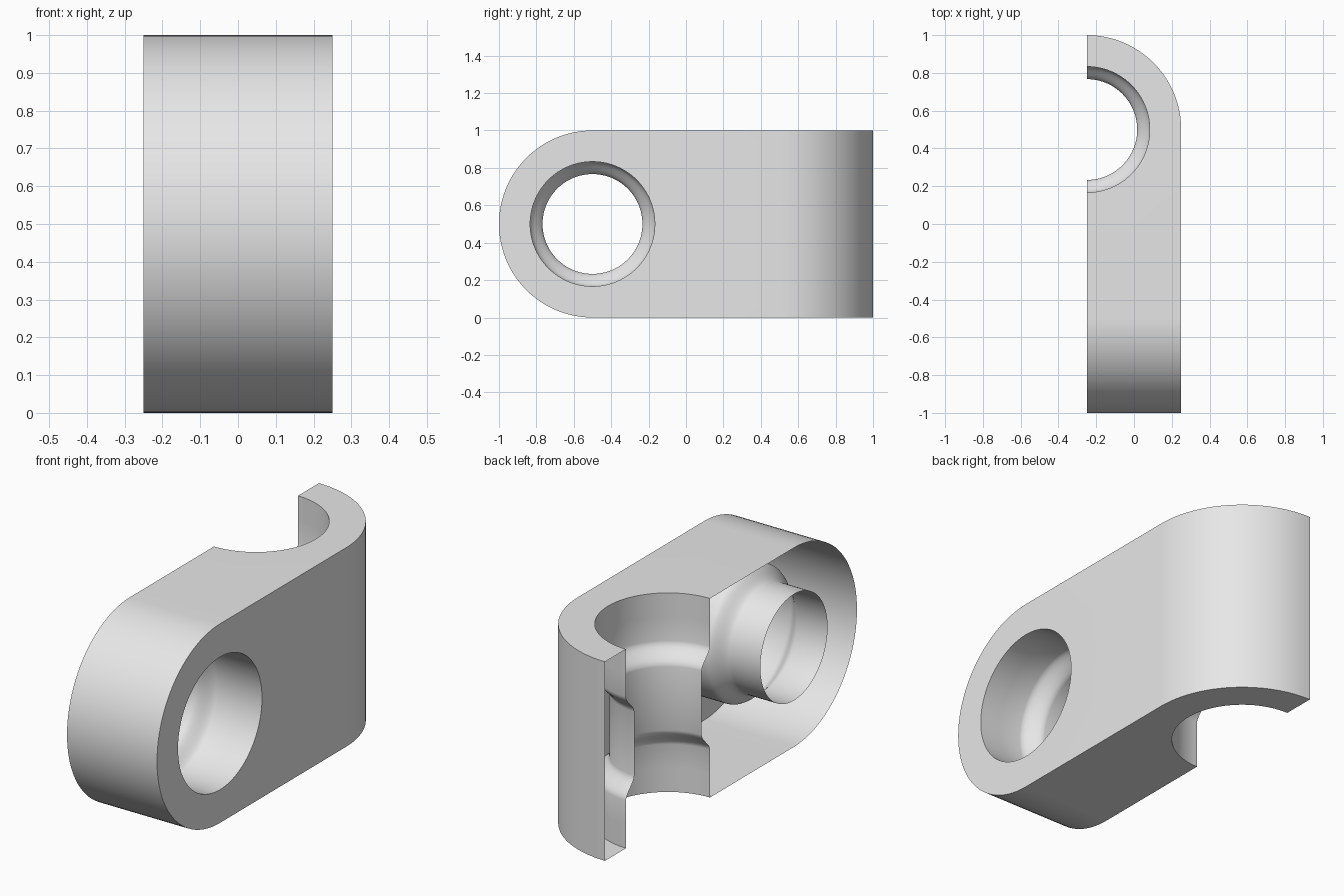
import bpy, bmesh
from math import sin, cos, pi

if "Cube" in bpy.data.objects:
    bpy.data.objects.remove(bpy.data.objects["Cube"])

SEG = 48                      # segments per half circle
R, R_WIDE, R_NARROW = 0.5, 1 / 3, 0.267
X0, X1 = -0.25, 0.25          # open cut plane and outer side plane

bm = bmesh.new()


def arc(cu, cv, r, a0, a1, n):
    return [(cu + r * cos(a0 + (a1 - a0) * i / n),
             cv + r * sin(a0 + (a1 - a0) * i / n)) for i in range(n + 1)]


def face(points):
    return bm.faces.new([bm.verts.new(p) for p in points])


def loft(rows):
    """Skin quads between successive rows of points."""
    vs = [[bm.verts.new(p) for p in row] for row in rows]
    for a, b in zip(vs, vs[1:]):
        for i in range(len(a) - 1):
            bm.faces.new((a[i], a[i + 1], b[i + 1], b[i]))


def bore_profile():
    """Radius along the bore from its mouth (0) to the middle (0.5)."""
    pts = [(0, R_WIDE), (0.12, R_WIDE)]
    for i in range(9):
        t = i / 8
        s = t * t * (3 - 2 * t)
        pts.append((0.24 + 0.1 * t, R_WIDE + (R_NARROW - R_WIDE) * s))
    return pts + [(0.5, R_NARROW)]


half = bore_profile()

# Top and bottom plates, with the half bore cut from the open edge
outline = arc(X0, 0.5, R, pi / 2, 0, SEG // 2) + [(X1, -0.5), (X0, -0.5)]
outline += arc(X0, 0.5, R_WIDE, -pi / 2, pi / 2, SEG)
for z in (0, 1):
    face([(x, y, z) for x, y in outline])

# Side plate, made as two halves around the round hole
for s in (1, -1):
    pts = [(0.5, s * 0.5)] + arc(-0.5, 0, R, pi / 2 * s, pi * s, SEG // 2)
    pts += arc(-0.5, 0, R_WIDE, pi * s, 0, SEG) + [(0.5, 0)]
    face([(X1, y, z + 0.5) for y, z in pts])

# Rounded front end wall
front = arc(-0.5, 0.5, R, pi / 2, 3 * pi / 2, SEG)
loft([[(x, y, z) for y, z in front] for x in (X0, X1)])

# Rounded back corner wall
back = arc(X0, 0.5, R, pi / 2, 0, SEG // 2)
loft([[(x, y, z) for x, y in back] for z in (0, 0.5, 1)])

# Upright half bore, wide at both mouths
upright = half + [(1 - d, r) for d, r in reversed(half[:-1])]
loft([[(x, y, d) for x, y in arc(X0, 0.5, r, -pi / 2, pi / 2, SEG)]
      for d, r in upright])

# Cross bore, running from the side plate to the open plane
loft([[(X1 - d, y, z) for y, z in arc(-0.5, 0.5, r, 0, 2 * pi, 2 * SEG)]
      for d, r in half])

# Weld the surfaces into one open shell
bmesh.ops.remove_doubles(bm, verts=bm.verts[:], dist=1e-4)
bmesh.ops.recalc_face_normals(bm, faces=bm.faces[:])
bm.faces.ensure_lookup_table()
side = [f for f in bm.faces if abs(f.normal.x) > 0.999 and f.calc_center_median().x > 0.249]
if side and side[0].normal.x < 0:
    bmesh.ops.reverse_faces(bm, faces=bm.faces[:])
bmesh.ops.triangulate(bm, faces=[f for f in bm.faces if len(f.verts) > 4])

mesh = bpy.data.meshes.new("link_shell")
bm.to_mesh(mesh)
bm.free()
shell = bpy.data.objects.new("link_shell", mesh)
bpy.context.collection.objects.link(shell)

grey = bpy.data.materials.new("light grey")
grey.diffuse_color = (0.8, 0.8, 0.8, 1)
grey.use_nodes = True
grey.node_tree.nodes["Principled BSDF"].inputs["Base Color"].default_value = grey.diffuse_color
mesh.materials.append(grey)

bpy.context.view_layer.objects.active = shell
shell.select_set(True)
bpy.ops.object.shade_smooth_by_angle(angle=0.6)
